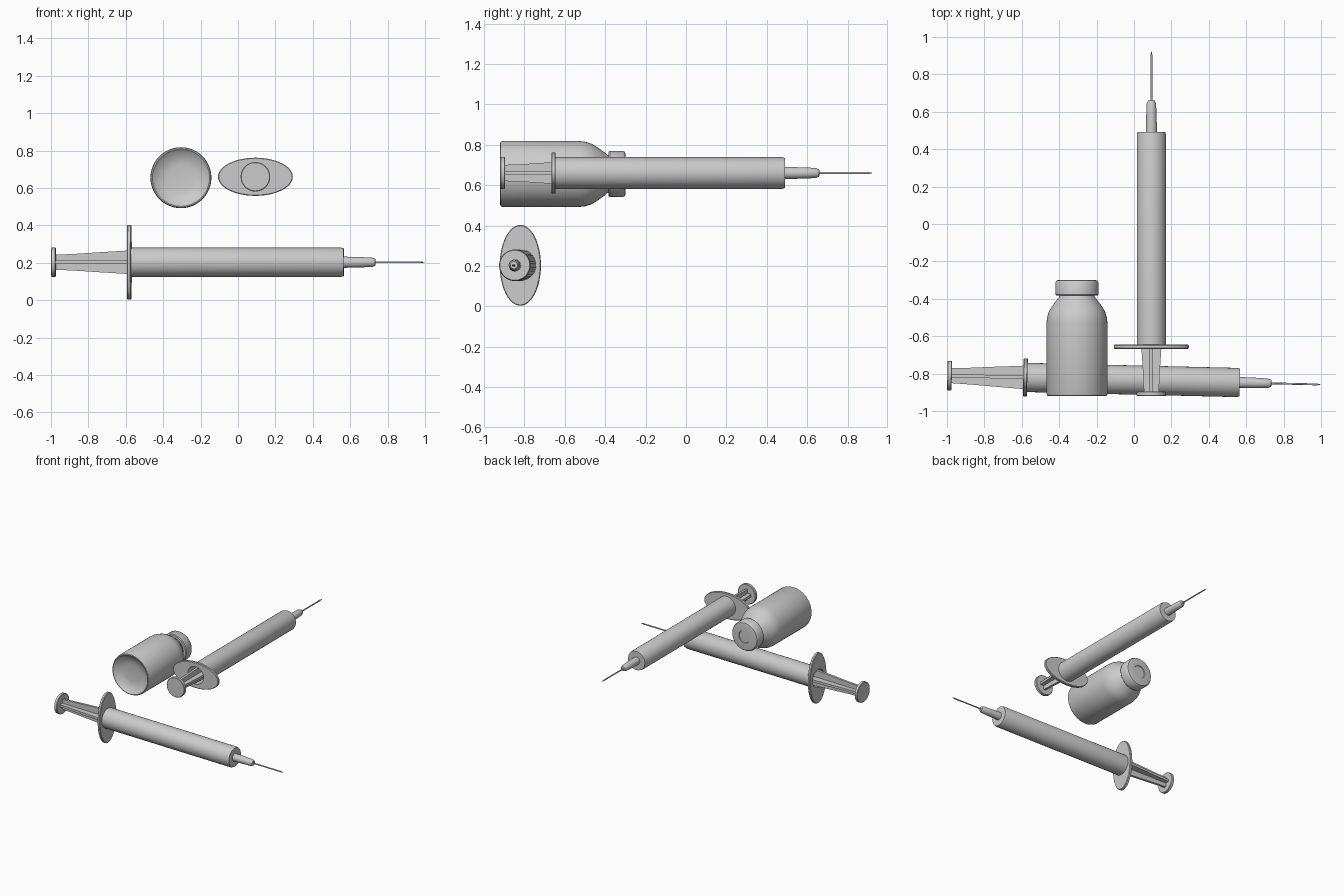
import bpy, bmesh, math
from mathutils import Matrix, Vector

if "Cube" in bpy.data.objects:
    bpy.data.objects.remove(bpy.data.objects["Cube"])

N = 48


def ellipse(rx, ry, z):
    return [(rx * math.cos(2 * math.pi * i / N), ry * math.sin(2 * math.pi * i / N), z) for i in range(N)]


def loft(bm, rings, closed=False):
    """Skin a stack of point rings; cap the ends unless it closes on itself."""
    vs = [[bm.verts.new(p) for p in r] for r in rings]
    n = len(vs[0])
    pairs = list(zip(vs, vs[1:])) + ([(vs[-1], vs[0])] if closed else [])
    for a, b in pairs:
        for i in range(n):
            j = (i + 1) % n
            bm.faces.new((a[i], a[j], b[j], b[i]))
    if not closed:
        bm.faces.new(vs[0][::-1])
        bm.faces.new(vs[-1])


def finish(bm, name, matrix):
    bmesh.ops.recalc_face_normals(bm, faces=bm.faces)
    me = bpy.data.meshes.new(name)
    bm.to_mesh(me)
    bm.free()
    ob = bpy.data.objects.new(name, me)
    ob.matrix_world = matrix
    bpy.context.collection.objects.link(ob)
    bpy.ops.object.select_all(action='DESELECT')
    ob.select_set(True)
    bpy.context.view_layer.objects.active = ob
    bpy.ops.object.shade_smooth_by_angle(angle=math.radians(35))


def lathe(name, profile, matrix, closed=False):
    bm = bmesh.new()
    loft(bm, [ellipse(r, r, z) for r, z in profile], closed)
    finish(bm, name, matrix)


def syringe(tag, matrix, pull):
    # hollow barrel, open at the flange end
    lathe(tag + "_barrel", [(.069, 1.14), (.069, .005), (.078, .005), (.078, 1.145),
                            (.074, 1.158), (.028, 1.158)], matrix)
    # oval finger flange with a hole for the plunger
    bm = bmesh.new()
    loft(bm, [ellipse(.069, .069, 0), ellipse(.196, .098, 0), ellipse(.2, .102, .004),
              ellipse(.2, .102, .018), ellipse(.196, .098, .022), ellipse(.069, .069, .022)], True)
    finish(bm, tag + "_flange", matrix)
    # nozzle and needle
    lathe(tag + "_nozzle", [(.03, 1.15), (.028, 1.24), (.025, 1.31), (.018, 1.326), (.008, 1.328)], matrix)
    lathe(tag + "_needle", [(.005, 1.32), (.005, 1.57), (.001, 1.59)], matrix)
    # plunger: thumb disc, crossed tapering blades, piston
    m = matrix @ Matrix.Translation((0, 0, -pull))
    lathe(tag + "_thumb_disc", [(.075, 0), (.079, .003), (.079, .021), (.075, .024)], m)
    bm = bmesh.new()
    t = .009
    shape = [(.04, .02), (.045, .13), (.053, .25), (.062, .4), (.066, .52)]
    loft(bm, [[(-w, -t, z), (w, -t, z), (w, t, z), (-w, t, z)] for w, z in shape])
    loft(bm, [[(-t, -w, z), (t, -w, z), (t, w, z), (-t, w, z)] for w, z in shape])
    finish(bm, tag + "_plunger_blades", m)
    lathe(tag + "_piston", [(.068, .51), (.068, .58), (.01, .61)], m)


# upper syringe points to +y, lower one to +x with a slight yaw
to_y = Matrix.Rotation(-math.pi / 2, 4, 'X')
syringe("upper_syringe", Matrix.Translation((.093, -.667, .66)) @ to_y, .253)

d = Vector((1, -.024, 0)).normalized()
up = Vector((0, 0, 1))
rot = Matrix((up, d.cross(up), d)).transposed().to_4x4()
syringe("lower_syringe", Matrix.Translation((-.592, -.82, .203)) @ rot, .406)

# vial with a dished base, sloping shoulder and neck
vial = Matrix.Translation((-.305, -.92, .655)) @ to_y
lathe("vial_body", [(.07, .035), (.1, .03), (.145, .008), (.153, 0), (.159, .002), (.163, .012),
                    (.163, .39), (.16, .42), (.151, .45), (.137, .475), (.108, .515),
                    (.095, .53), (.09, .545), (.09, .56)], vial)
# vial cap with a shallow round recess
lathe("vial_cap", [(.09, .537), (.11, .537), (.115, .543), (.115, .608), (.108, .618),
                   (.1, .62), (.05, .62), (.048, .615)], vial)
